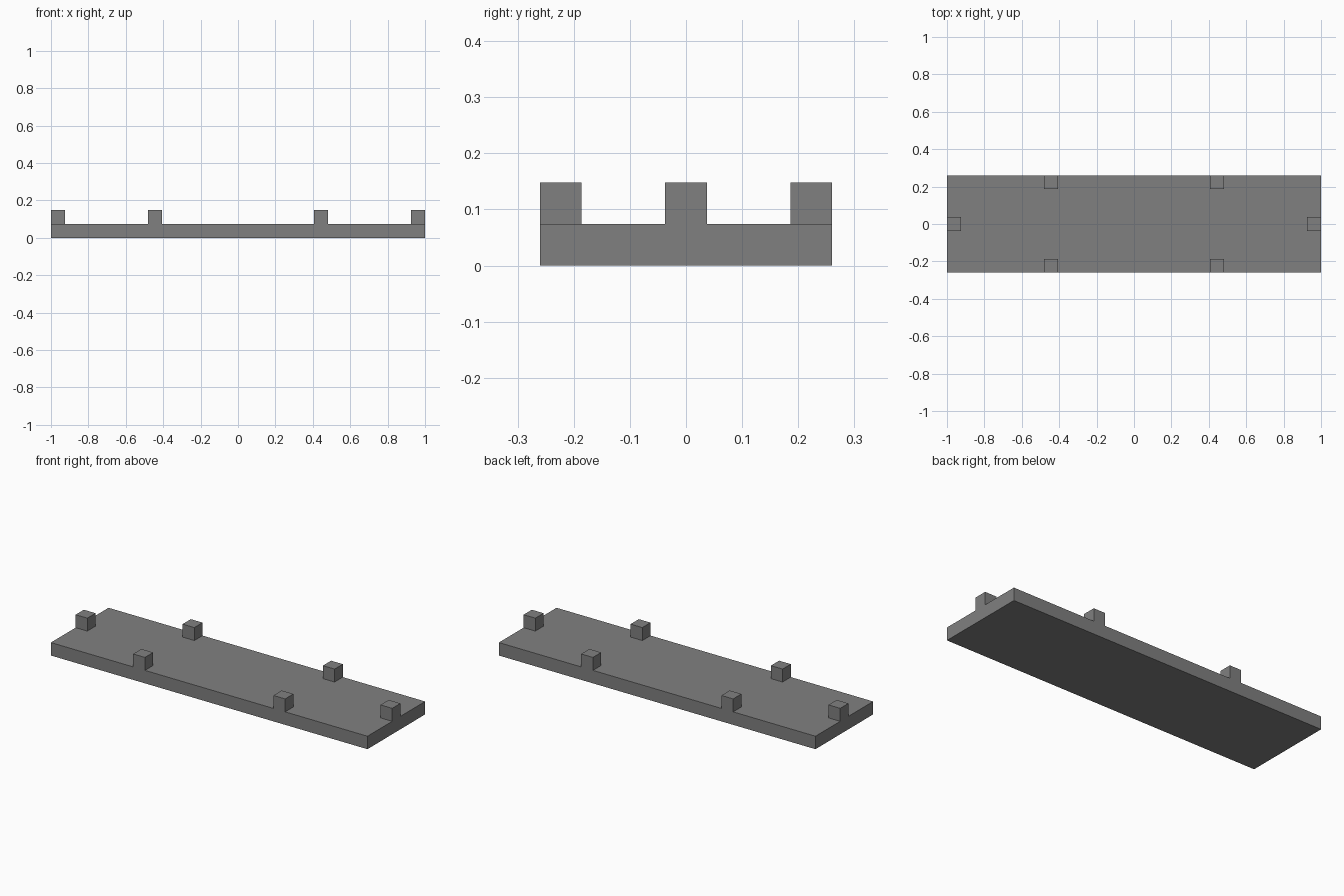
import bpy

cube = bpy.data.objects.get("Cube")
if cube:
    bpy.data.objects.remove(cube, do_unlink=True)

LENGTH, WIDTH, UNIT = 2.0, 0.52, 0.074

grey = bpy.data.materials.new("mid_grey")
grey.use_nodes = True
grey.diffuse_color = (0.216, 0.216, 0.216, 1)
grey.node_tree.nodes["Principled BSDF"].inputs["Base Color"].default_value = grey.diffuse_color


def box(name, size, centre):
    bpy.ops.mesh.primitive_cube_add(size=1, location=centre)
    obj = bpy.context.object
    obj.name = name
    obj.scale = size
    bpy.ops.object.transform_apply(location=False, rotation=False, scale=True)
    obj.data.materials.append(grey)
    return obj


# Flat slab
box("base_plate", (LENGTH, WIDTH, UNIT), (0, 0, UNIT / 2))

# Cube pegs flush with the slab edges: one per end, two per long side
peg_x = (LENGTH - UNIT) / 2
peg_y = (WIDTH - UNIT) / 2
for side, sx in (("left", 1), ("right", -1)):
    spots = {"end": (peg_x, 0), "front": (0.443, -peg_y), "back": (0.443, peg_y)}
    for place, (x, y) in spots.items():
        box(f"{place}_peg_{side}", (UNIT, UNIT, UNIT), (sx * x, y, UNIT * 1.5))
